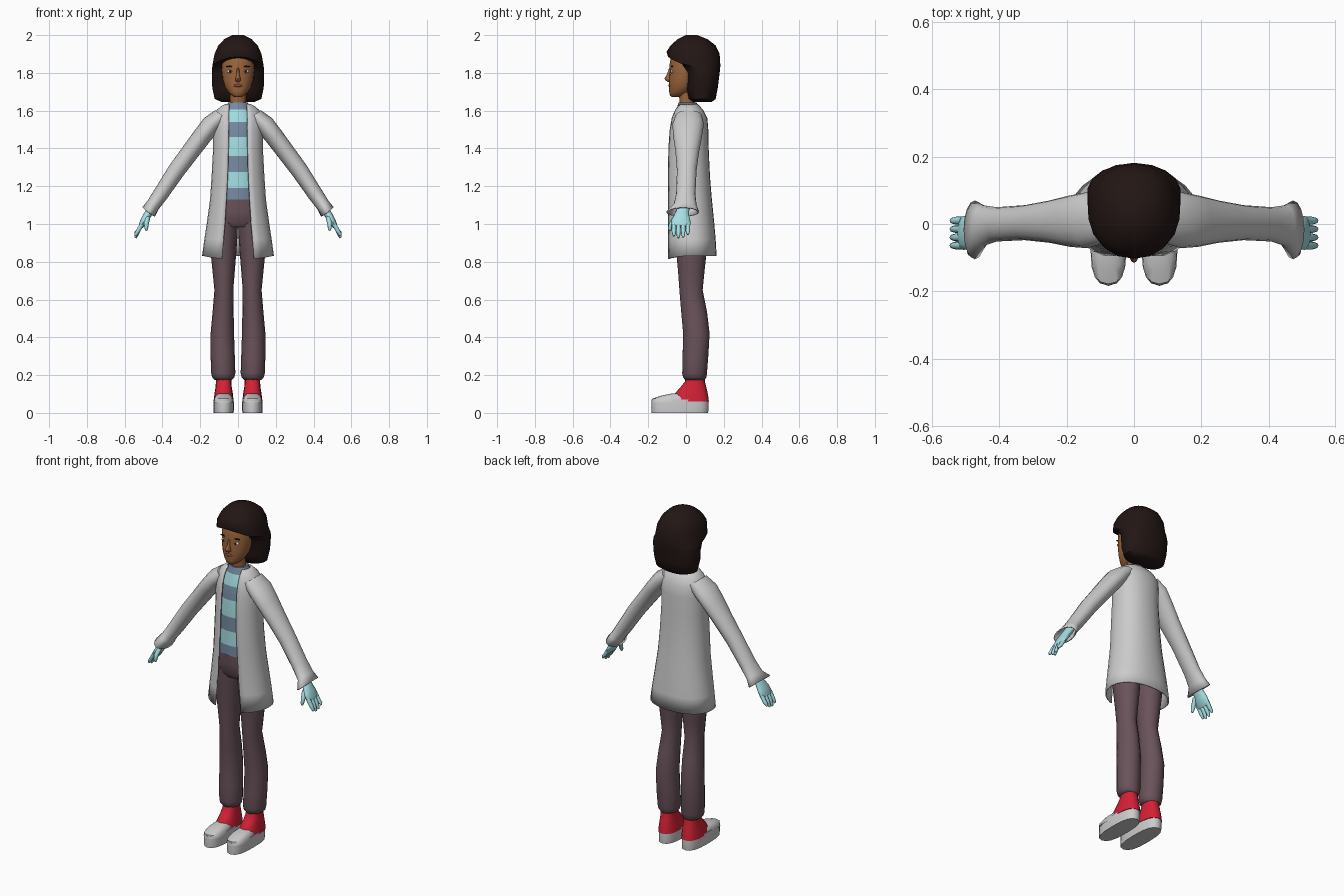
import bpy, math
from mathutils import Vector

MATS = {}
COL = {"skin": (.33, .13, .045), "hair": (.016, .008, .007), "plum": (.14, .085, .1),
       "red": (.65, .015, .035), "teal": (.38, .74, .77), "slate": (.18, .26, .36),
       "eye_white": (.75, .72, .68), "lip": (.26, .07, .05)}


def mat(key):
    if key not in MATS:
        MATS[key] = bpy.data.materials.new(key)
        MATS[key].diffuse_color = (*COL[key], 1)
    return MATS[key]


def finish(ob, colors, mirror, thick, angle):
    for c in colors:
        ob.data.materials.append(mat(c))
    bpy.ops.object.select_all(action='DESELECT')
    ob.select_set(True)
    bpy.context.view_layer.objects.active = ob
    bpy.ops.object.shade_smooth_by_angle(angle=math.radians(angle))
    if thick:
        s = ob.modifiers.new("thickness", 'SOLIDIFY')
        s.thickness, s.offset = thick, -1
    if mirror:
        m = ob.modifiers.new("mirror", 'MIRROR')
        m.use_mirror_merge = False
    return ob


def loft(name, rings, colors=(), n=16, p=2.0, tilt=0.0, caps=(True, True),
         mirror=False, thick=0, angle=50):
    """Rings from bottom to top: (z, x, half width, y front, y back, front lift, front gap)."""
    u = Vector((math.cos(tilt), 0, math.sin(tilt)))
    is_open = len(rings[0]) > 6
    verts, faces, idx = [], [], []
    for r in rings:
        z, x, rx, yf, yb, lift, gap = (tuple(r) + (0, 0))[:7]
        cy, ry = (yf + yb) / 2, (yb - yf) / 2
        t0 = math.asin((gap / rx) ** (p / 2)) if is_open else 0
        for j in range(n):
            t = t0 + (2 * math.pi - 2 * t0) * j / (n - 1 if is_open else n)
            s, c = math.sin(t), math.cos(t)
            px = math.copysign(abs(s) ** (2 / p), s) * rx
            py = -math.copysign(abs(c) ** (2 / p), c) * ry
            verts.append(Vector((x, cy + py, z + lift * max(0, c) ** 2)) + u * px)
    for i in range(len(rings) - 1):
        for j in range(n - 1 if is_open else n):
            k = (j + 1) % n
            faces.append((i * n + j, i * n + k, (i + 1) * n + k, (i + 1) * n + j))
            idx.append(i % max(1, len(colors)))
    if caps[0]:
        faces.append(tuple(reversed(range(n))))
        idx.append(0)
    if caps[1]:
        faces.append(tuple(range(len(verts) - n, len(verts))))
        idx.append(0)
    me = bpy.data.meshes.new(name)
    me.from_pydata(verts, [], faces)
    me.polygons.foreach_set("material_index", idx)
    ob = bpy.data.objects.new(name, me)
    bpy.context.collection.objects.link(ob)
    return finish(ob, colors, mirror, thick, angle)


def blob(name, loc, size, color, mirror=False, roll=0):
    rings, k = [], 6
    for i in range(k + 1):
        a = math.pi * (.03 + .94 * i / k)
        r = math.sin(a)
        rings.append((loc[2] - size[2] * math.cos(a), loc[0], size[0] * r,
                      loc[1] - size[1] * r, loc[1] + size[1] * r))
    return loft(name, rings, [color], n=12, mirror=mirror)


# Shoes: sole, toe cap and red upper
loft("shoe_sole", [(0, .076, .053, -.182, .117), (.03, .076, .055, -.184, .12),
                   (.07, .076, .053, -.182, .118)], p=2.6, mirror=True)
loft("shoe_toe", [(.055, .076, .053, -.183, .02), (.075, .076, .051, -.178, .02),
                  (.09, .076, .043, -.135, .01), (.102, .076, .028, -.08, .0)], p=2.5, mirror=True)
loft("shoe_upper", [(.06, .076, .053, -.072, .121), (.1, .076, .049, -.062, .116),
                    (.135, .076, .043, -.03, .108), (.165, .076, .041, -.006, .1),
                    (.2, .076, .04, .0, .098)], ["red"], p=2.4, mirror=True)

# Trousers
loft("trouser_leg", [(.175, .077, .046, -.004, .1), (.188, .078, .058, -.016, .108),
                     (.21, .078, .064, -.02, .111), (.3, .081, .064, -.018, .118),
                     (.42, .083, .062, -.015, .125), (.53, .079, .056, -.025, .112),
                     (.65, .075, .05, -.035, .088), (.75, .076, .059, -.042, .098),
                     (.85, .077, .068, -.052, .109), (.95, .075, .073, -.064, .112),
                     (1.03, .07, .07, -.07, .11)], ["plum"], mirror=True)
loft("trouser_hips", [(.985, 0, .11, -.055, .1), (1.01, 0, .14, -.072, .112),
                      (1.07, 0, .13, -.08, .112), (1.14, 0, .118, -.08, .105)], ["plum"], p=2.3)

# Striped shirt
loft("striped_shirt", [(1.13, 0, .12, -.086, .108), (1.19, 0, .12, -.085, .105),
                       (1.275, 0, .118, -.084, .102), (1.36, 0, .114, -.083, .1),
                       (1.46, 0, .115, -.08, .1), (1.54, 0, .115, -.07, .095),
                       (1.605, 0, .075, -.05, .068), (1.643, 0, .052, -.04, .056)],
     ["slate", "teal"], n=20)

# Open coat with sleeves
loft("coat_body", [(.832, 0, .19, -.107, .162, -.02, .086), (.92, 0, .178, -.106, .157, 0, .078),
                   (1.0, 0, .166, -.105, .15, 0, .071), (1.13, 0, .148, -.104, .137, 0, .063),
                   (1.25, 0, .14, -.103, .127, 0, .056), (1.4, 0, .132, -.1, .12, 0, .052),
                   (1.5, 0, .133, -.092, .118, 0, .05), (1.56, 0, .132, -.081, .113, 0, .05),
                   (1.603, 0, .113, -.064, .092, 0, .049), (1.625, 0, .088, -.05, .072, 0, .048),
                   (1.636, 0, .066, -.042, .06, 0, .047)],
     n=25, p=2.2, caps=(False, False), thick=.008)
ARM = .6435
loft("coat_sleeve", [(1.064, .473, .042, -.105, .07), (1.1, .45, .037, -.066, .056),
                     (1.16, .408, .041, -.052, .05), (1.285, .325, .046, -.048, .056),
                     (1.385, .25, .048, -.056, .07), (1.465, .19, .05, -.068, .085),
                     (1.53, .138, .052, -.072, .095), (1.575, .085, .045, -.055, .085)],
     tilt=ARM, caps=(False, True), mirror=True, thick=.007)

# Gloved hands: palm, four fingers and thumb
loft("glove_palm", [(.985, .515, .012, -.07, .016), (.998, .508, .017, -.077, .024),
                    (1.025, .493, .02, -.075, .022), (1.055, .475, .021, -.058, .014),
                    (1.1, .448, .022, -.042, .022)], ["teal"], tilt=ARM, mirror=True)
for i, (y, drop) in enumerate([(-.064, .01), (-.04, 0), (-.015, .004), (.01, .018)]):
    tip = .926 + drop
    loft(f"glove_finger_{i + 1}", [(tip, .543, .005, y - .005, y + .005),
                                   (tip + .01, .54, .009, y - .009, y + .009),
                                   (.965, .528, .011, y - .012, y + .012),
                                   (1.0, .508, .012, y - .012, y + .012)],
         ["teal"], n=8, tilt=ARM * .7, mirror=True)
loft("glove_thumb", [(.965, .486, .005, -.091, -.081), (.977, .486, .01, -.096, -.074),
                     (1.005, .485, .013, -.09, -.06), (1.04, .477, .014, -.068, -.035)],
     ["teal"], n=8, tilt=ARM * .4, mirror=True)

# Neck, head and face
loft("neck", [(1.6, 0, .045, -.03, .05), (1.645, 0, .042, -.034, .045),
              (1.72, 0, .043, -.04, .05)], ["skin"])
loft("head", [(1.672, 0, .018, -.075, -.035), (1.68, 0, .034, -.085, -.01),
              (1.7, 0, .055, -.089, .03), (1.73, 0, .071, -.089, .05),
              (1.765, 0, .081, -.09, .07), (1.805, 0, .086, -.087, .085),
              (1.85, 0, .087, -.086, .09), (1.9, 0, .08, -.078, .09),
              (1.95, 0, .05, -.04, .07)], ["skin"], n=20)
loft("nose", [(1.752, 0, .007, -.095, -.075), (1.76, 0, .016, -.107, -.07),
              (1.77, 0, .014, -.115, -.07), (1.79, 0, .009, -.102, -.07),
              (1.825, 0, .007, -.09, -.07)], ["skin"], n=10)
blob("eye", (.041, -.074, 1.808), (.017, .008, .009), "eye_white", True)
blob("pupil", (.041, -.079, 1.808), (.007, .005, .008), "hair", True)
blob("eyebrow", (.042, -.074, 1.834), (.022, .007, .004), "hair", True)
blob("mouth", (0, -.086, 1.733), (.023, .008, .008), "lip")

# Bobbed hair: full at the back, swept off the face in front
loft("hair", [(1.645, 0, .085, .04, .135), (1.662, 0, .125, .012, .157),
              (1.72, 0, .138, .0, .168), (1.8, 0, .14, -.005, .178),
              (1.825, 0, .139, -.04, .181, .035), (1.84, 0, .137, -.095, .182, .045),
              (1.9, 0, .126, -.103, .178, .012), (1.945, 0, .106, -.082, .157),
              (1.978, 0, .074, -.045, .115), (2.0, 0, .03, 0, .06)],
     ["hair"], n=18, p=2.25)
